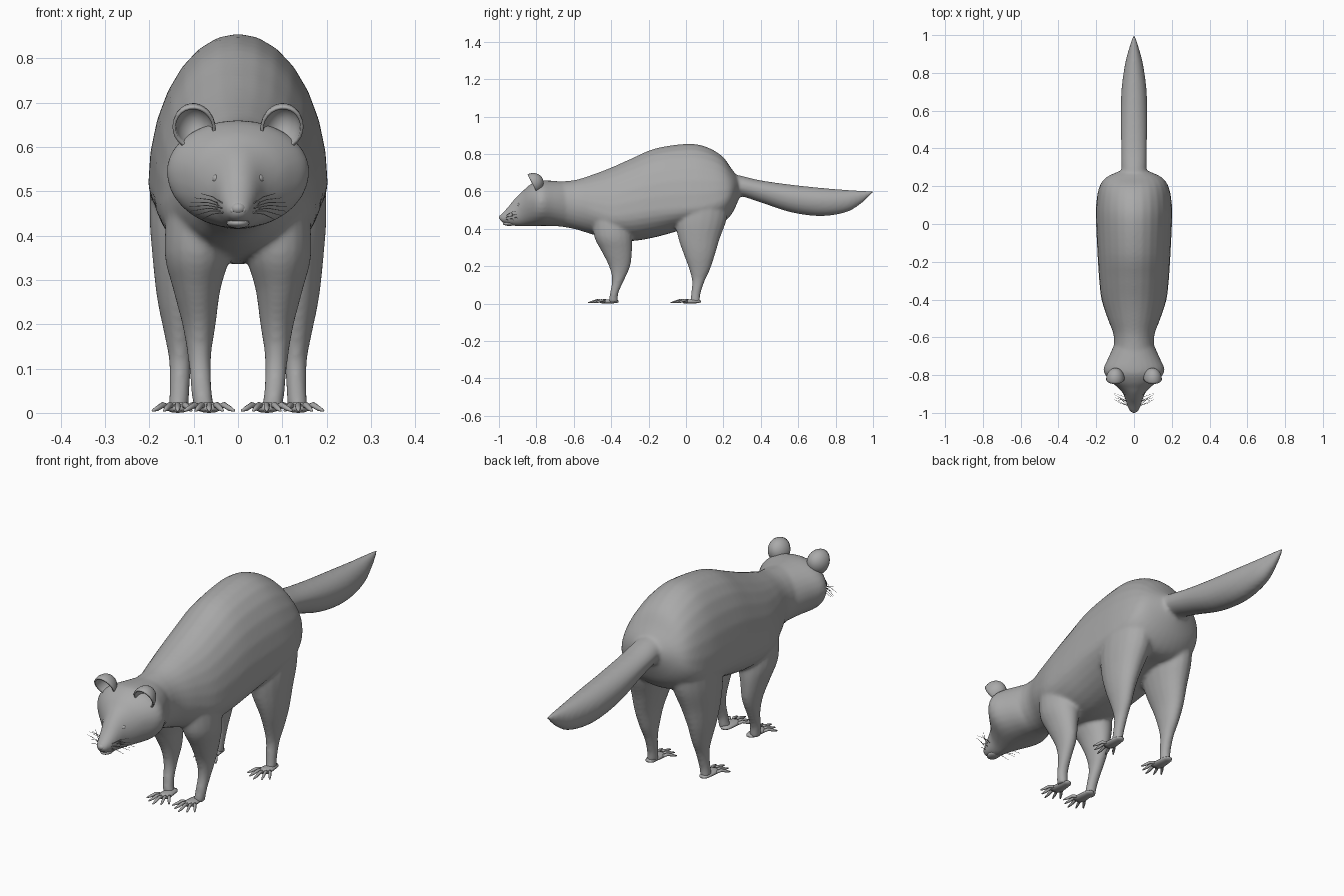
import bpy, bmesh, math
from mathutils import Vector

if "Cube" in bpy.data.objects:
    bpy.data.objects.remove(bpy.data.objects["Cube"])

fur = bpy.data.materials.new("grey_fur")
fur.diffuse_color = (0.40, 0.40, 0.40, 1)
fur.use_nodes = True
fur.node_tree.nodes["Principled BSDF"].inputs["Base Color"].default_value = fur.diffuse_color


def spline(rows, n=4):
    """Smoothly interpolate between section rows (Catmull-Rom)."""
    out = []
    for i in range(len(rows) - 1):
        p0, p1, p2 = rows[max(i - 1, 0)], rows[i], rows[i + 1]
        p3 = rows[min(i + 2, len(rows) - 1)]
        for k in range(n):
            t = k / n
            out.append([0.5 * (2 * b + (c - a) * t + (2 * a - 5 * b + 4 * c - d) * t * t
                               + (3 * b - a - 3 * c + d) * t ** 3)
                        for a, b, c, d in zip(p0, p1, p2, p3)])
    return out + [list(rows[-1])]


def loft(bm, rings, cap_start=True, cap_end=True):
    """Skin a list of point rings."""
    vs = [[bm.verts.new(p) for p in r] for r in rings]
    n = len(vs[0])
    for a, b in zip(vs, vs[1:]):
        for i in range(n):
            bm.faces.new((a[i], a[(i + 1) % n], b[(i + 1) % n], b[i]))
    if cap_start:
        bm.faces.new(vs[0][::-1])
    if cap_end:
        bm.faces.new(vs[-1])


def finish(bm, name, smooth=True):
    bmesh.ops.recalc_face_normals(bm, faces=bm.faces)
    me = bpy.data.meshes.new(name)
    bm.to_mesh(me)
    bm.free()
    me.materials.append(fur)
    for p in me.polygons:
        p.use_smooth = smooth
    ob = bpy.data.objects.new(name, me)
    bpy.context.collection.objects.link(ob)
    return ob


def angles(n):
    return [2 * math.pi * i / n for i in range(n)]


def long_ring(y, zb, zm, zt, hw, n=28):
    """Upright section with its widest point at zm."""
    pts = []
    for a in angles(n):
        s = math.sin(a)
        pts.append((max(hw, .002) * math.cos(a), y, zm + s * ((zt - zm) if s > 0 else (zm - zb))))
    return pts


def leg_ring(z, xc, yc, rx, ry, side, n=18):
    return [(side * (xc + rx * math.cos(a)), yc + ry * math.sin(a), z) for a in angles(n)]


def tube(bm, path, radii, n=8, flat=1.0):
    """Tapered tube along a path that is mostly horizontal."""
    rings = []
    for i, p in enumerate(path):
        d = (Vector(path[min(i + 1, len(path) - 1)]) - Vector(path[max(i - 1, 0)])).normalized()
        u = d.cross(Vector((0, 0, 1))).normalized()
        w = u.cross(d)
        rings.append([Vector(p) + radii[i] * (u * math.cos(a) + w * flat * math.sin(a))
                      for a in angles(n)])
    loft(bm, rings)


def ball(name, centre, scale):
    bm = bmesh.new()
    bmesh.ops.create_uvsphere(bm, u_segments=16, v_segments=10, radius=1)
    for v in bm.verts:
        v.co = Vector([v.co[i] * scale[i] + centre[i] for i in range(3)])
    return finish(bm, name)


# sections: y, bottom, widest height, top, half width
TORSO = [(-.72, .42, .53, .652, .115), (-.60, .40, .53, .66, .106), (-.50, .37, .50, .69, .14),
         (-.40, .345, .47, .728, .172), (-.29, .335, .48, .777, .185), (-.165, .355, .5, .83, .193),
         (0, .40, .51, .855, .201), (.10, .42, .52, .842, .201), (.19, .43, .55, .792, .186),
         (.245, .48, .59, .72, .15), (.283, .56, .62, .67, .07)]
HEAD = [(-.65, .41, .53, .652, .110), (-.71, .415, .54, .657, .137), (-.765, .416, .545, .66, .161),
        (-.80, .415, .545, .655, .152), (-.84, .414, .54, .632, .115), (-.87, .414, .52, .605, .082),
        (-.895, .414, .50, .583, .06), (-.925, .417, .48, .55, .047), (-.955, .424, .465, .513, .038),
        (-.985, .436, .458, .482, .026), (-.998, .45, .459, .47, .012)]
TAIL = [(.20, .58, .64, .70, .06), (.29, .575, .63, .685, .066), (.395, .543, .61, .66, .067),
        (.555, .49, .57, .637, .071), (.715, .468, .55, .62, .066), (.85, .487, .55, .609, .047),
        (.93, .53, .57, .605, .026), (1.0, .592, .597, .602, .005)]
# sections: height, centre x, centre y, radius x, radius y
FRONT_LEG = [(.47, .09, -.40, .07, .10), (.36, .092, -.39, .074, .102), (.28, .093, -.37, .054, .082),
             (.20, .088, -.355, .038, .057), (.13, .087, -.362, .027, .034),
             (.06, .083, -.383, .024, .023), (.008, .077, -.39, .024, .026)]
HIND_LEG = [(.56, .11, .10, .085, .13), (.45, .114, .08, .086, .138), (.35, .125, .07, .068, .112),
            (.26, .134, .072, .049, .083), (.18, .132, .073, .035, .055), (.12, .13, .066, .026, .034),
            (.05, .132, .052, .023, .025), (.008, .135, .048, .023, .027)]

# body: torso, head, tail and legs fused into one skin
bm = bmesh.new()
for rows in (TORSO, HEAD, TAIL):
    loft(bm, [long_ring(*r) for r in spline(rows)])
for rows in (FRONT_LEG, HIND_LEG):
    for side in (-1, 1):
        loft(bm, [leg_ring(*r, side) for r in spline(rows)])
body = finish(bm, "body")
rm = body.modifiers.new("fuse", 'REMESH')
rm.mode = 'VOXEL'
rm.voxel_size = .008
rm.use_smooth_shade = True
sm = body.modifiers.new("blend", 'SMOOTH')
sm.factor = .5
sm.iterations = 8


# feet: flat palm with five spread toes
def foot(name, xc, yc, side):
    bm = bmesh.new()
    palm = [(yc + .03, .012), (yc + .015, .022), (yc - .02, .026), (yc - .05, .029), (yc - .07, .02)]
    tube(bm, [(side * xc, y, .012) for y, r in palm], [r for y, r in palm], 12, .42)
    for k in range(-2, 3):
        a = k * .30
        reach = .075 - .006 * abs(k)
        x0, y0 = side * xc + k * .0105, yc - .058 + .007 * abs(k)
        path = [(x0 + math.sin(a) * reach * t, y0 - math.cos(a) * reach * t, z)
                for t, z in ((0, .012), (.35, .018), (.7, .01), (1, .005))]
        tube(bm, path, (.007, .0068, .006, .0025), 8)
    finish(bm, name)


# ears: cupped shells opening forward
def ear(name, side):
    bm = bmesh.new()
    centre = Vector((side * .099, -.822, .642))
    up = Vector((side * .18, -.45, .86)).normalized()
    back = Vector((0, .87, .46)).normalized()
    out = up.cross(back).normalized()
    rings = []
    for j in range(9):
        t = .06 + (math.pi / 2 - .06) * j / 8
        r, d = math.sin(t), math.cos(t)
        rings.append([centre + out * (.045 * r * math.cos(a))
                      + up * (.052 * r * math.sin(a)) + back * (.058 * d) for a in angles(24)])
    loft(bm, rings, True, False)
    ob = finish(bm, name)
    so = ob.modifiers.new("thickness", 'SOLIDIFY')
    so.thickness = .007
    so.offset = 0


# whiskers: fine curved hairs on both cheeks
def whiskers(name, side):
    bm = bmesh.new()
    for k in range(7):
        f = k / 6
        root = Vector((side * .03, -.962 + .02 * (k % 3), .452 + .018 * f))
        tip = Vector((side * (.085 + .025 * math.sin(f * math.pi)), -.945 + .05 * ((k * 3) % 7) / 6,
                      .435 + .06 * f))
        mid = (root + tip) / 2 + Vector((0, 0, .005))
        tube(bm, [root, mid, tip], (.0014, .0011, .0005), 5)
    finish(bm, name)


for side, word in ((-1, "right"), (1, "left")):
    foot("front_foot_" + word, .065, -.39, side)
    foot("hind_foot_" + word, .136, .05, side)
    ear("ear_" + word, side)
    whiskers("whiskers_" + word, side)
    ball("eye_" + word, (side * .047, -.893, .528), (.011, .012, .011))
    ball("nostril_" + word, (side * .011, -.984, .457), (.009, .011, .009))

# nose and lower jaw
ball("nose", (0, -.984, .461), (.018, .016, .014))
ball("chin", (0, -.945, .428), (.026, .035, .012))
